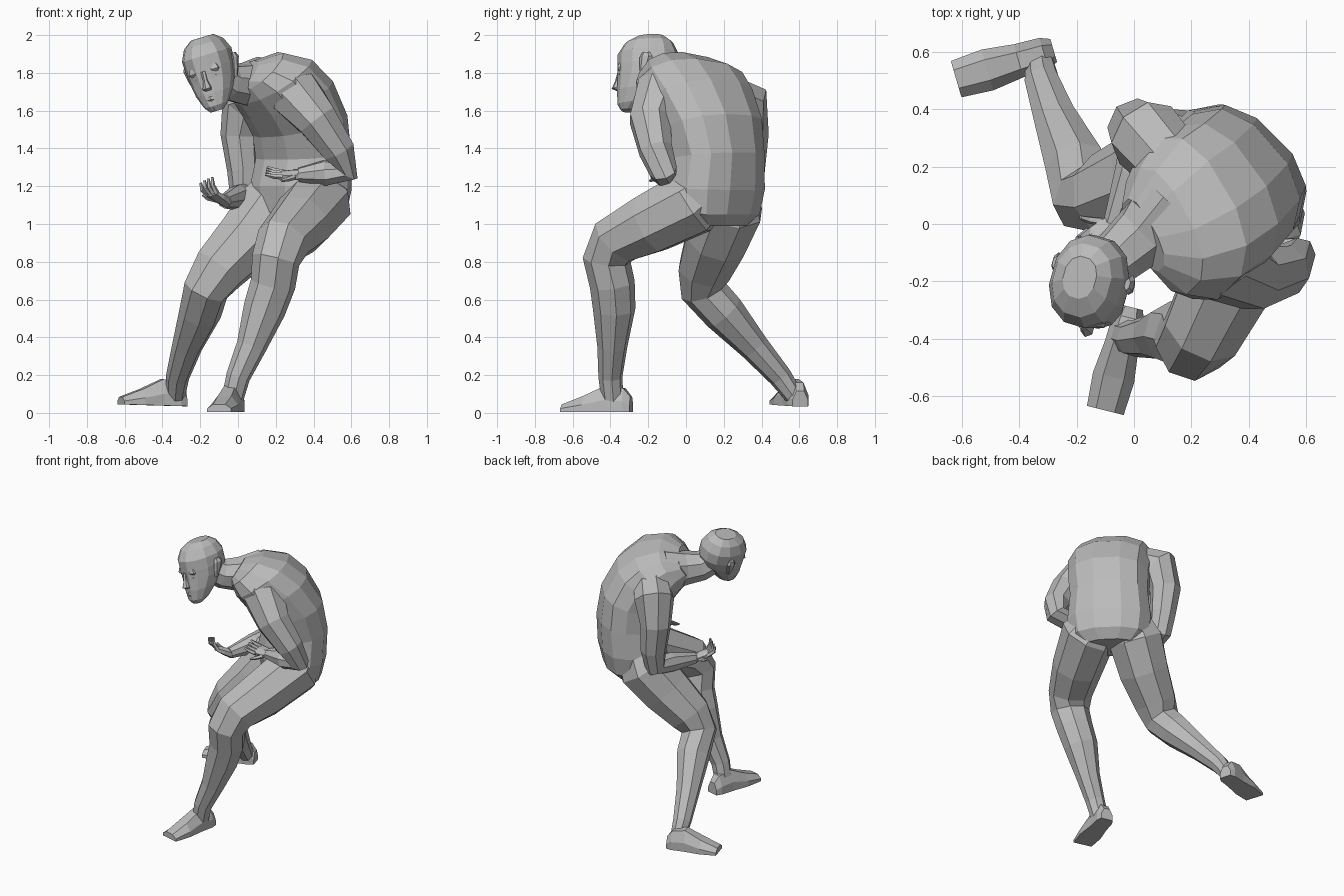
import bpy, bmesh, math
from mathutils import Vector, Matrix

cube = bpy.data.objects.get("Cube")
if cube:
    bpy.data.objects.remove(cube, do_unlink=True)

clay = bpy.data.materials.new("clay_grey")
clay.use_nodes = True
colour = (0.5, 0.5, 0.5, 1)
clay.diffuse_color = colour
clay.node_tree.nodes["Principled BSDF"].inputs["Base Color"].default_value = colour

UP = Vector((0, 0, 1))


def loft(name, rings, matrix=None):
    """Skin a list of equal-length rings and cap both ends, flat shaded."""
    bm = bmesh.new()
    rows = [[bm.verts.new(point) for point in ring] for ring in rings]
    count = len(rows[0])
    for low, high in zip(rows, rows[1:]):
        for i in range(count):
            j = (i + 1) % count
            bm.faces.new((low[i], low[j], high[j], high[i]))
    bm.faces.new(rows[0])
    bm.faces.new(rows[-1])
    bmesh.ops.recalc_face_normals(bm, faces=bm.faces)
    mesh = bpy.data.meshes.new(name)
    if matrix:
        bm.transform(matrix)
    bm.to_mesh(mesh)
    bm.free()
    mesh.materials.append(clay)
    part = bpy.data.objects.new(name, mesh)
    bpy.context.collection.objects.link(part)
    return part


def ellipse(centre, side, front, sides=8, power=1.0):
    """Ring of points; a power below one makes the ring squarer."""
    ring = []
    for i in range(sides):
        angle = math.tau * (i + 0.5) / sides
        c, s = math.cos(angle), math.sin(angle)
        c = math.copysign(abs(c) ** power, c)
        s = math.copysign(abs(s) ** power, s)
        ring.append(centre + side * c + front * s)
    return ring


def limb(name, path, sides=8):
    """Tapered tube through (x, y, z, radius) stations."""
    points = [Vector(p[:3]) for p in path]
    tangents = []
    for i in range(len(points)):
        here = points[i]
        before, after = points[max(i - 1, 0)], points[min(i + 1, len(points) - 1)]
        tangents.append(((after - here).normalized() + (here - before).normalized()).normalized())
    side = tangents[0].orthogonal().normalized()
    rings = []
    for point, tangent, station in zip(points, tangents, path):
        side = (side - tangent * side.dot(tangent)).normalized()
        rings.append(ellipse(point, side * station[3], tangent.cross(side) * station[3], sides))
    return loft(name, rings)


# Torso: sections from a back point and a front point, facing the corner between -x and -y
across = Vector((-1, 1, 0)).normalized()
back = Vector((1, 1, 0)).normalized()
torso_sections = [
    # back, height, front, height, half width, sideways shift, twist
    (.47, .99, .22, 1.0, .19, -.13, 0),
    (.53, 1.05, .14, 1.06, .265, -.13, 0),
    (.56, 1.18, .12, 1.2, .285, -.13, 0),
    (.57, 1.38, .15, 1.34, .265, -.13, 0),
    (.54, 1.58, .11, 1.46, .275, -.14, .07),
    (.44, 1.76, .03, 1.56, .285, -.14, .15),
    (.32, 1.865, -.03, 1.64, .28, -.12, .25),
    (.16, 1.9, -.05, 1.7, .22, -.09, .3),
    (.04, 1.86, -.05, 1.72, .13, -.05, .3),
]
torso_rings = []
for rear, rear_z, fore, fore_z, width, shift, twist in torso_sections:
    rear_point = back * rear + UP * rear_z
    fore_point = back * fore + UP * fore_z
    centre = (rear_point + fore_point) / 2 + across * shift
    lean = across + back * twist - UP * twist * .6
    torso_rings.append(ellipse(centre, lean * width, (rear_point - fore_point) / 2, 12, 0.82))
loft("torso", torso_rings)

limb("neck", [(.13, .07, 1.74, .15), (.03, -.04, 1.74, .115), (-.05, -.11, 1.75, .1),
              (-.11, -.16, 1.79, .09)])

# Legs
limb("left_leg", [(.41, .13, 1.19, .14), (.42, .03, 1.11, .185), (.33, -.19, 1.0, .168),
                  (.24, -.37, .91, .145), (.2, -.42, .81, .128), (.185, -.39, .68, .12),
                  (.14, -.38, .55, .113), (.07, -.39, .35, .08), (0, -.4, .19, .064),
                  (-.03, -.39, .07, .058)])
limb("right_leg", [(.22, .23, 1.18, .15), (.175, .225, 1.08, .19), (.05, .16, .92, .175),
                   (-.1, .1, .76, .148), (-.17, .09, .65, .122), (-.2, .2, .53, .112),
                   (-.27, .36, .35, .08), (-.32, .5, .19, .062), (-.33, .57, .09, .05)])

# Feet: flat sole, arched top
foot_sections = [(0, .042, .08), (.1, .056, .125), (.36, .06, .14), (.68, .074, .085),
                 (1, .066, .04)]


def foot(name, heel, toe):
    heel, toe = Vector(heel), Vector(toe)
    side = (toe - heel).cross(UP).normalized()
    rings = []
    for along, width, top in foot_sections:
        base = heel.lerp(toe, along)
        outline = [(-1, 0), (1, 0), (1, .45), (.5, 1), (-.5, 1), (-1, .45)]
        rings.append([base + side * width * a + UP * top * b for a, b in outline])
    loft(name, rings)


foot("left_foot", (-.01, -.29, .005), (-.1, -.65, .005))
foot("right_foot", (-.28, .605, .035), (-.62, .505, .045))

# Arms
limb("left_arm", [(.25, -.03, 1.73, .12), (.31, -.14, 1.68, .145), (.42, -.19, 1.55, .115),
                  (.53, -.16, 1.39, .092), (.57, -.12, 1.28, .075), (.46, -.12, 1.27, .07),
                  (.32, -.11, 1.26, .038)])
limb("right_arm", [(.15, .19, 1.69, .12), (.04, .31, 1.64, .135), (.01, .335, 1.47, .103),
                   (.03, .33, 1.28, .087), (.03, .31, 1.16, .075), (0, .18, 1.14, .068),
                   (-.07, 0, 1.12, .038)])


# Hands: flat palm, four curled fingers and a thumb
def hand(name, wrist, forward, palm_normal, thumb_side, finger_curl):
    wrist, forward = Vector(wrist), Vector(forward).normalized()
    side = forward.cross(Vector(palm_normal)).normalized() * thumb_side
    normal = side.cross(forward).normalized() * thumb_side
    rings = []
    for along, width, thick in [(-.02, .03, .03), (.04, .045, .026), (.1, .047, .017)]:
        rings.append(ellipse(wrist + forward * along, side * width, normal * thick, 6))
    loft(name + "_palm", rings)

    def digit(label, start, bend, length, curl):
        root = wrist + start
        middle = root + bend * length
        tip = middle + (bend * (1 - curl) + normal * curl) * length
        limb(name + label, [(*root, .015), (*middle, .013), (*tip, .007)], 5)

    for i in range(4):
        spread = side * (.034 - i * .023)
        bend = (forward + normal * finger_curl * (1 + i) / 3).normalized()
        digit("_finger_%d" % (i + 1), forward * .09 + spread, bend, .05, finger_curl)
    digit("_thumb", forward * .03 + side * .035, (forward + side).normalized(), .045,
          finger_curl / 2)


hand("left_hand", (.33, -.11, 1.26), (-1, .1, .02), (0, -.4, 1), -1, .15)
hand("right_hand", (-.07, 0, 1.12), (-.7, -.55, .4), (-.2, 0, 1), 1, .55)

# Head, modelled upright facing -y, then turned and tipped towards its right shoulder
pose = (Matrix.Translation((-.14, -.21, 1.8))
        @ Matrix.Rotation(math.radians(-17), 4, "Z")
        @ Matrix.Rotation(math.radians(-16), 4, "Y")
        @ Matrix.Rotation(math.radians(5), 4, "X"))
X, Y = Vector((1, 0, 0)), Vector((0, 1, 0))
head_sections = [
    # height, centre y, half width, half depth
    (-.2, -.105, .035, .03), (-.17, -.085, .065, .07), (-.1, -.045, .1, .112),
    (-.03, -.005, .12, .148), (.03, .01, .13, .163), (.1, .01, .132, .163),
    (.16, .015, .105, .13), (.195, .025, .06, .075),
]
loft("head", [ellipse(UP * z + Y * y, X * w, Y * d, 12, 0.9) for z, y, w, d in head_sections], pose)


def feature(name, sections, sides=6):
    """Stack of small ellipses (x, y, z, half width, half depth) on the face."""
    loft(name, [ellipse(Vector(s[:3]), X * s[3], Y * s[4], sides) for s in sections], pose)


feature("nose", [(0, -.145, -.085, .02, .02), (0, -.16, -.072, .026, .032),
                 (0, -.15, -.03, .013, .022), (0, -.145, .02, .014, .014)])
feature("lips", [(0, -.136, -.148, .02, .014), (0, -.14, -.135, .034, .02),
                 (0, -.14, -.122, .03, .018), (0, -.136, -.11, .012, .014)])
feature("chin", [(0, -.118, -.198, .02, .02), (0, -.125, -.18, .03, .025),
                 (0, -.12, -.16, .02, .02)])
for label, sign in (("left", 1), ("right", -1)):
    feature(label + "_brow", [(sign * .048, -.122, .004, .03, .012),
                              (sign * .048, -.125, .018, .042, .02),
                              (sign * .048, -.122, .045, .03, .015)])
    feature(label + "_eye", [(sign * .046, -.128, -.026, .01, .006),
                             (sign * .046, -.128, -.014, .022, .01),
                             (sign * .046, -.128, -.002, .012, .006)])
    feature(label + "_ear", [(sign * .116, .015, -.055, .012, .012),
                             (sign * .128, .025, -.01, .016, .026),
                             (sign * .14, .04, .045, .016, .036),
                             (sign * .137, .04, .07, .01, .022)])
